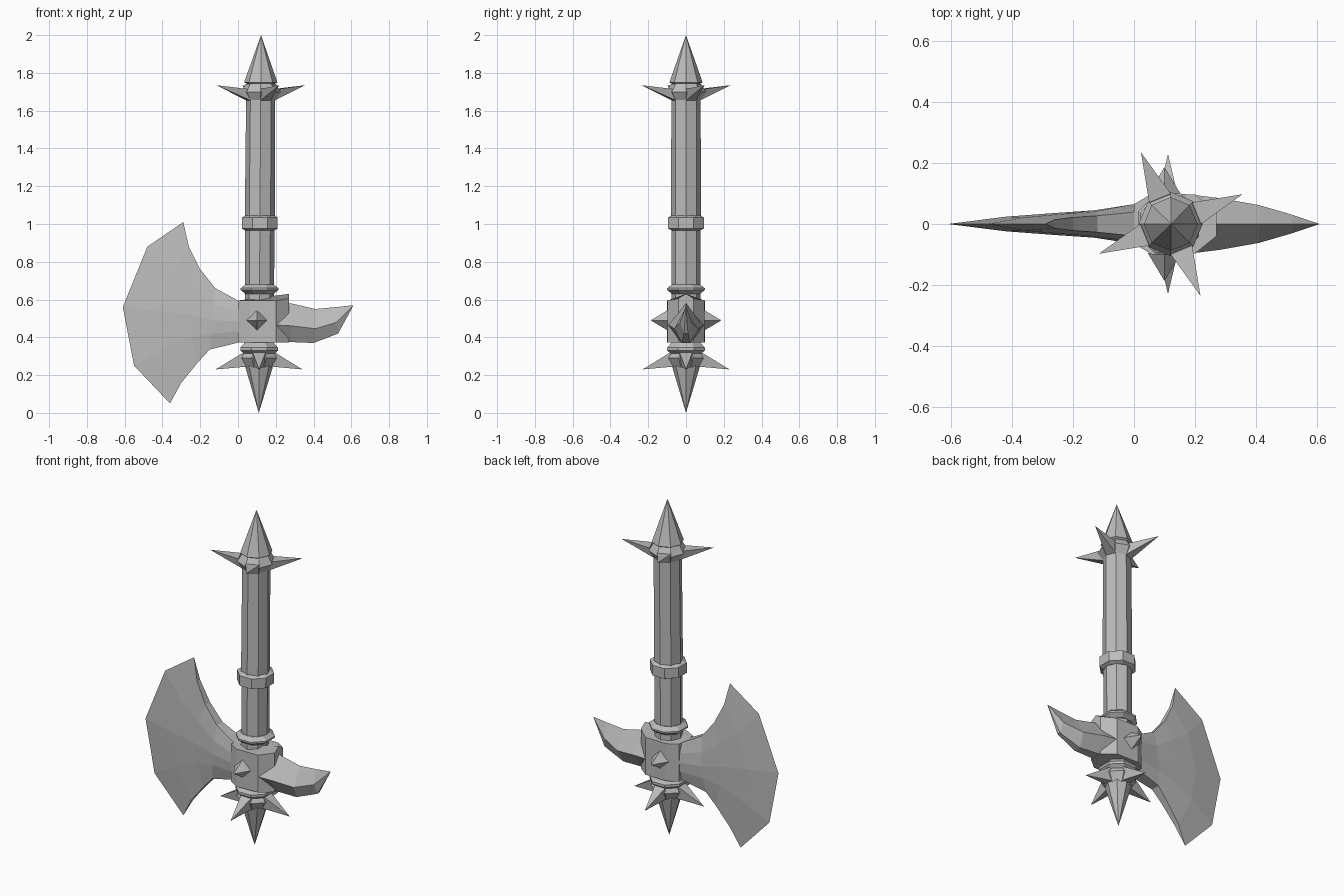
import bpy, bmesh
from math import sin, cos, radians, pi
from mathutils import Matrix, Vector

cube = bpy.data.objects.get("Cube")
if cube:
    bpy.data.objects.remove(cube, do_unlink=True)

steel = bpy.data.materials.new("grey_steel")
steel.use_nodes = True
steel.diffuse_color = (0.5, 0.5, 0.5, 1)
steel.node_tree.nodes["Principled BSDF"].inputs["Base Color"].default_value = (0.5, 0.5, 0.5, 1)


def axis_x(z):
    """The handle leans very slightly towards the pick side."""
    return 0.11 + 0.006 * z


def finish(name, bm):
    bmesh.ops.remove_doubles(bm, verts=bm.verts, dist=0.0005)
    bmesh.ops.recalc_face_normals(bm, faces=bm.faces)
    mesh = bpy.data.meshes.new(name)
    bm.to_mesh(mesh)
    bm.free()
    mesh.materials.append(steel)
    obj = bpy.data.objects.new(name, mesh)
    bpy.context.collection.objects.link(obj)
    return obj


def loft(name, sections, closed=True):
    """Skin rings of points, capping both ends."""
    bm = bmesh.new()
    rings = [[bm.verts.new(p) for p in s] for s in sections]
    n = len(rings[0])
    for a, b in zip(rings, rings[1:]):
        for i in range(n):
            j = (i + 1) % n
            bm.faces.new((a[i], a[j], b[j], b[i]))
    bm.faces.new(rings[0])
    bm.faces.new(rings[-1])
    bmesh.ops.dissolve_degenerate(bm, dist=0.0005, edges=bm.edges)
    return finish(name, bm)


def turned(name, profile, turn=0):
    """Eight-sided turned part from (radius, height) pairs."""
    angles = [radians(turn) + i * pi / 4 for i in range(8)]
    return loft(name, [[(axis_x(z) + r * cos(a), r * sin(a), z) for a in angles]
                       for r, z in profile])


def spike(name, base, tip):
    bm = bmesh.new()
    ring = [bm.verts.new(p) for p in base]
    point = bm.verts.new(tip)
    bm.faces.new(ring)
    for i, v in enumerate(ring):
        bm.faces.new((v, ring[(i + 1) % len(ring)], point))
    return finish(name, bm)


def star(name, turn, reach, tip_z, low, high):
    """Four spikes growing from alternate sides of an octagonal collar."""
    for k in range(4):
        a = radians(turn) + k * pi / 2
        base = []
        for (r, z), sides in ((low, (-1, 1)), (high, (1, -1))):
            for s in sides:
                b = a + s * pi / 8
                base.append((axis_x(z) + r * cos(b), r * sin(b), z))
        tip = (axis_x(tip_z) + reach * cos(a), reach * sin(a), tip_z)
        spike(f"{name}_{k + 1}", base, tip)


# Handle, collars and end points
turned("shaft", [(.075, .3), (.077, .65), (.078, 1.0), (.08, 1.05), (.077, 1.68)])
turned("grip_ring", [(.08, .965), (.102, .975), (.102, 1.035), (.08, 1.045)], 22.5)
turned("upper_head_ring", [(.08, .63), (.108, .65), (.108, .66), (.08, .68)], 22.5)
turned("lower_head_ring", [(.075, .305), (.108, .33), (.108, .345), (.08, .375)], 22.5)
turned("top_collar", [(.077, 1.655), (.105, 1.7), (.08, 1.74), (.07, 1.745)])
turned("top_point", [(.07, 1.74), (.088, 1.75), (0, 2)])
turned("bottom_collar", [(.07, .24), (.1, .29), (.08, .325)], 22.5)
turned("bottom_point", [(0, 0), (.072, .24), (.07, .32)])
star("top_spike", 22.5, .255, 1.735, (.077, 1.655), (.1, 1.715))
star("bottom_spike", 0, .23, .23, (.07, .245), (.09, .32))

# Head block: plan outline with a raised lip on the pick side
half = [(0, .065), (.06, .1), (.2, .097), (.27, .04), (.27, 0)]
plan = half + [(x, -y) for x, y in reversed(half[:-1])]


def lip(x, y):
    return (.01 + .025 * (abs(y) < .01)) if x > .25 else 0


loft("head_block", [[(x, y, .372) for x, y in plan],
                    [(x, y, .595 + lip(x, y)) for x, y in plan]])

# Side studs on the block
for side, label in ((-1, "front"), (1, "back")):
    base = [(.1 + .055 * cos(i * pi / 2), side * .095, .49 + .055 * sin(i * pi / 2))
            for i in range(4)]
    spike(label + "_stud", base, (.1, side * .187, .49))

# Curved pick: ridge on top, broad flanks, narrow underside
pick = []
for x, top, low_x, low, w in ((.2, .59, .2, .375, .095), (.28, .58, .28, .375, .085),
                              (.41, .55, .4, .37, .062), (.52, .56, .53, .42, .03),
                              (.61, .57, .61, .567, 0)):
    mid_z = low + .42 * (top - low)
    pick.append([(x, 0, top), (x, w, mid_z), (low_x, w * .35, low),
                 (low_x, -w * .35, low), (x, -w, mid_z)])
loft("pick", pick)

# Blade: stations from the block out to the cutting edge, thinning as they go
stations = [
    (.065, ((0, .595), (0, .54), (0, .485), (0, .43), (0, .372))),
    (.045, ((-.12, .66), (-.13, .57), (-.13, .49), (-.14, .42), (-.15, .335))),
    (.036, ((-.2, .76), (-.24, .65), (-.26, .52), (-.25, .4), (-.21, .27))),
    (.024, ((-.26, .88), (-.36, .74), (-.42, .54), (-.39, .34), (-.3, .16))),
    (.0, ((-.29, 1.01), (-.48, .88), (-.61, .56), (-.55, .25), (-.36, .05))),
]
blade = []
for t, points in stations:
    widths = [t * f for f in (.6, .9, 1, .9, .6)]
    front = [(x, -w, z) for w, (x, z) in zip(widths, points)]
    back = [(x, w, z) for w, (x, z) in zip(widths, points)]
    blade.append(front + back[::-1])
bm = bmesh.new()
rows = [[bm.verts.new(p) for p in s] for s in blade[:-1]]
edge = [bm.verts.new(p) for p in blade[-1][:5]]
rows.append(edge + edge[::-1])
for a, b in zip(rows, rows[1:]):
    for i in range(10):
        j = (i + 1) % 10
        corners = list(dict.fromkeys((a[i], a[j], b[j], b[i])))
        bm.faces.new(corners)
bm.faces.new(rows[0])
finish("axe_blade", bm)
